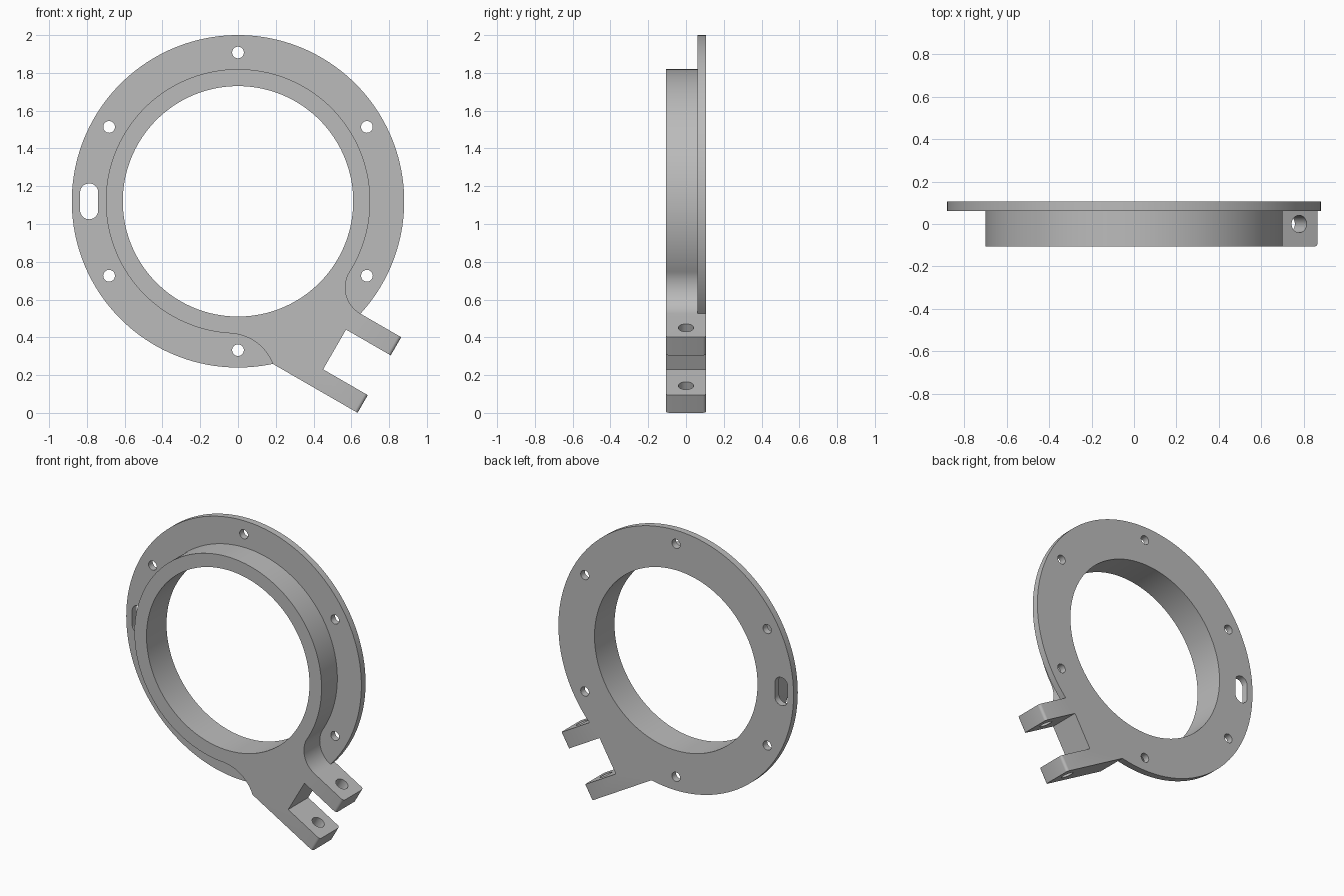
import bpy, bmesh
from math import sin, cos, radians, pi
from mathutils import Vector

if "Cube" in bpy.data.objects:
    bpy.data.objects.remove(bpy.data.objects["Cube"])

CENTRE = Vector((0, 0, 1.12))
ALONG = Vector((cos(radians(30)), 0, -0.5))    # direction the clamp lug points
ACROSS = Vector((0.5, 0, cos(radians(30))))    # direction of the clamp bolt
FRONT, BACK, FLANGE_FRONT = -0.107, 0.107, 0.062
TIP = 1.108

grey = bpy.data.materials.new("Grey metal")
grey.use_nodes = True
colour = (0.5, 0.5, 0.5, 1)
grey.diffuse_color = colour
grey.node_tree.nodes["Principled BSDF"].inputs["Base Color"].default_value = colour


def arc(cu, cv, r, start, end, n):
    steps = [radians(start + (end - start) * i / n) for i in range(n + 1)]
    return [(cu + r * cos(a), cv + r * sin(a)) for a in steps]


def ring(r, cu=0, cv=0, n=160):
    return arc(cu, cv, r, 0, 360, n)[:-1]


def prism(name, outline, origin, u, v, depth, round_tips=False):
    """Extrude a flat outline, given in the u/v plane, by a depth vector."""
    bm = bmesh.new()
    face = bm.faces.new([bm.verts.new(origin + u * a + v * b) for a, b in outline])
    new = bmesh.ops.extrude_face_region(bm, geom=[face])["geom"]
    bmesh.ops.translate(bm, vec=depth, verts=[g for g in new if isinstance(g, bmesh.types.BMVert)])
    bmesh.ops.recalc_face_normals(bm, faces=bm.faces)
    if round_tips:
        edges = [e for e in bm.edges
                 if all((w.co - CENTRE).dot(ALONG) > TIP - 0.01 for w in e.verts)
                 and abs(e.verts[0].co.y - e.verts[1].co.y) < 0.01]
        bmesh.ops.bevel(bm, geom=edges, offset=0.018, segments=4, profile=0.5, affect='EDGES')
    mesh = bpy.data.meshes.new(name)
    bm.to_mesh(mesh)
    bm.free()
    mesh.materials.append(grey)
    obj = bpy.data.objects.new(name, mesh)
    bpy.context.collection.objects.link(obj)
    return obj


def combine(target, tool, operation):
    tool.hide_render = True
    mod = target.modifiers.new(operation, 'BOOLEAN')
    mod.operation, mod.solver, mod.object = operation, 'EXACT', tool
    bpy.ops.object.select_all(action='DESELECT')
    bpy.context.view_layer.objects.active = target
    target.select_set(True)
    bpy.ops.object.modifier_apply(modifier=mod.name)
    bpy.data.objects.remove(tool)


# Hub collar with its filleted, forked clamp lug
outline = arc(0, 0, 0.70, -2.07, 296.97, 140)
outline += arc(0.431, -0.847, 0.25, 116.97, 50.8, 16)[1:]
outline += [(TIP, -0.653), (TIP, -0.545), (0.835, -0.545),
            (0.835, -0.302), (TIP, -0.302), (TIP, -0.191)]
outline += arc(0.859, -0.031, 0.16, 270, 177.93, 20)[:-1]
body = prism("clamp_ring_body", outline, CENTRE + Vector((0, FRONT, 0)),
             ALONG, ACROSS, Vector((0, BACK - FRONT, 0)), True)

# Thin flange at the back
X, Z = Vector((1, 0, 0)), Vector((0, 0, 1))
flange = prism("flange", ring(0.88), CENTRE + Vector((0, FLANGE_FRONT, 0)),
               X, Z, Vector((0, BACK - FLANGE_FRONT, 0)))
combine(body, flange, 'UNION')


def drill(name, shape):
    tool = prism(name, shape, CENTRE + Vector((0, -0.3, 0)), X, Z, Vector((0, 0.6, 0)))
    combine(body, tool, 'DIFFERENCE')


# Central bore, six screw holes and the long slot
drill("bore", ring(0.61))
for k in range(6):
    a = radians(30 + 60 * k)
    drill("screw_hole", ring(0.031, 0.788 * cos(a), 0.788 * sin(a), 32))
drill("slot", arc(-0.788, 0.047, 0.048, 0, 180, 16) + arc(-0.788, -0.047, 0.048, 180, 360, 16))

# Clamp bolt hole through both prongs
bolt = prism("bolt_hole", ring(0.041, n=32), CENTRE + ALONG * 1.008 - ACROSS * 0.8,
             ALONG, Vector((0, 1, 0)), ACROSS * 0.75)
combine(body, bolt, 'DIFFERENCE')

bpy.ops.object.shade_smooth_by_angle(angle=radians(30))
